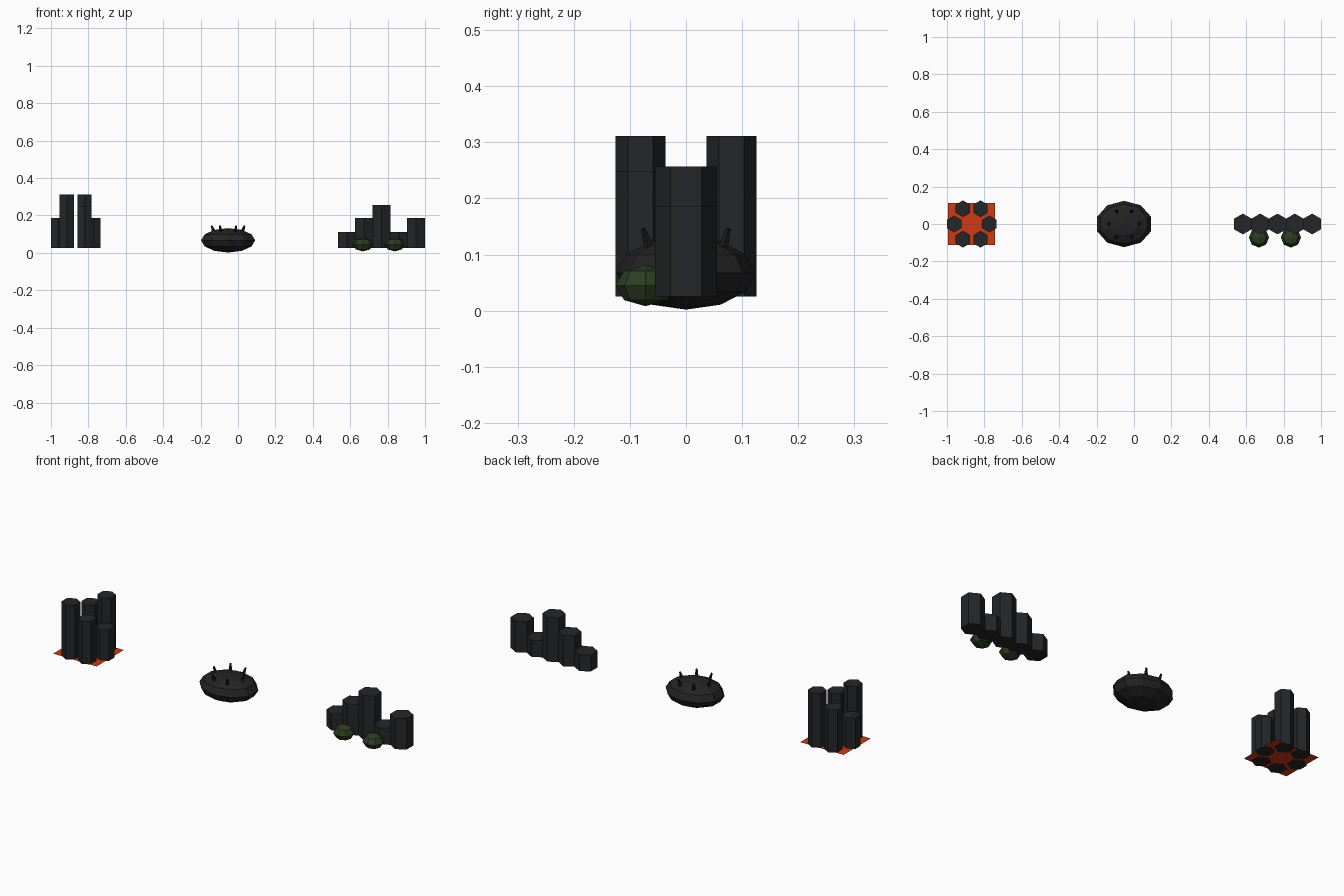
import bpy, bmesh, math
from mathutils import Matrix, Vector

if "Cube" in bpy.data.objects:
    bpy.data.objects.remove(bpy.data.objects["Cube"])


def material(name, rgb):
    m = bpy.data.materials.new(name)
    m.diffuse_color = (*rgb, 1)
    m.use_nodes = True
    m.node_tree.nodes["Principled BSDF"].inputs["Base Color"].default_value = m.diffuse_color
    return m


BASALT = material("dark basalt", (0.018, 0.019, 0.021))
SHELL = material("charcoal shell", (0.017, 0.017, 0.018))
SPIKE = material("black spike", (0.010, 0.010, 0.011))
MOSS = material("moss green", (0.026, 0.048, 0.017))
LAVA = material("lava orange", (0.62, 0.042, 0.007))


def finish(name, bm, mat):
    me = bpy.data.meshes.new(name)
    bm.to_mesh(me)
    bm.free()
    me.materials.append(mat)
    ob = bpy.data.objects.new(name, me)
    bpy.context.collection.objects.link(ob)
    return ob


def column(name, x, y, r, z0, z1):
    """Hexagonal prism with corners pointing along y."""
    bm = bmesh.new()
    bmesh.ops.create_cone(bm, cap_ends=True, segments=6, radius1=r, radius2=r, depth=z1 - z0,
                          matrix=Matrix.Translation((x, y, (z0 + z1) / 2)))
    # make sure a corner lies on the y axis
    if max(v.co.y for v in bm.verts) - y < r * 0.95:
        bmesh.ops.rotate(bm, verts=bm.verts, cent=(x, y, 0), matrix=Matrix.Rotation(math.pi / 6, 3, 'Z'))
    return finish(name, bm, BASALT)


def blob(name, centre, size, seg, rings, mat):
    """Low-poly ellipsoid with a corner on the x axis."""
    bm = bmesh.new()
    bmesh.ops.create_uvsphere(bm, u_segments=seg, v_segments=rings, radius=1)
    bmesh.ops.transform(bm, verts=bm.verts, matrix=Matrix.Translation(centre) @ Matrix.Diagonal((*size, 1)))
    return finish(name, bm, mat)


BASE = 0.025

# Ring of columns around a lava pool
RX = -0.8675
for i in range(6):
    a = i * math.pi / 3
    column(f"ring_column_{i + 1}", RX + 0.094 * math.cos(a), 0.094 * math.sin(a), 0.0445,
           BASE, (0.187, 0.311, 0.249)[i % 3])

bm = bmesh.new()
bmesh.ops.create_grid(bm, x_segments=1, y_segments=1, size=1)
bmesh.ops.transform(bm, verts=bm.verts,
                    matrix=Matrix.Translation((RX - 0.002, 0, BASE + 0.003)) @ Matrix.Diagonal((0.126, 0.113, 1, 1)))
finish("lava_pool", bm, LAVA)

# Spiked boulder
CX = -0.053
blob("boulder", (CX, 0, 0.067), (0.152, 0.1237, 0.065), 10, 6, SHELL)
for i in range(6):
    a = i * math.pi / 3
    foot = Vector((CX + 0.071 * math.cos(a), 0.071 * math.sin(a), 0.098))
    tip = Vector((CX + 0.088 * math.cos(a), 0.088 * math.sin(a), 0.146))
    d = tip - foot
    bm = bmesh.new()
    bmesh.ops.create_cone(bm, cap_ends=True, segments=6, radius1=0.0125, radius2=0.0045, depth=d.length,
                          matrix=Matrix.Translation((foot + tip) / 2) @ d.to_track_quat('Z', 'Y').to_matrix().to_4x4())
    finish(f"spike_{i + 1}", bm, SPIKE)

# Row of columns with moss clumps in front
for i, top in enumerate((0.112, 0.187, 0.257, 0.112, 0.187)):
    column(f"row_column_{i + 1}", 0.582 + 0.0926 * i, 0, 0.0555, BASE, top)
for i, x in enumerate((0.668, 0.839)):
    blob(f"moss_clump_{i + 1}", (x, -0.072, 0.045), (0.054, 0.054, 0.037), 8, 4, MOSS)
